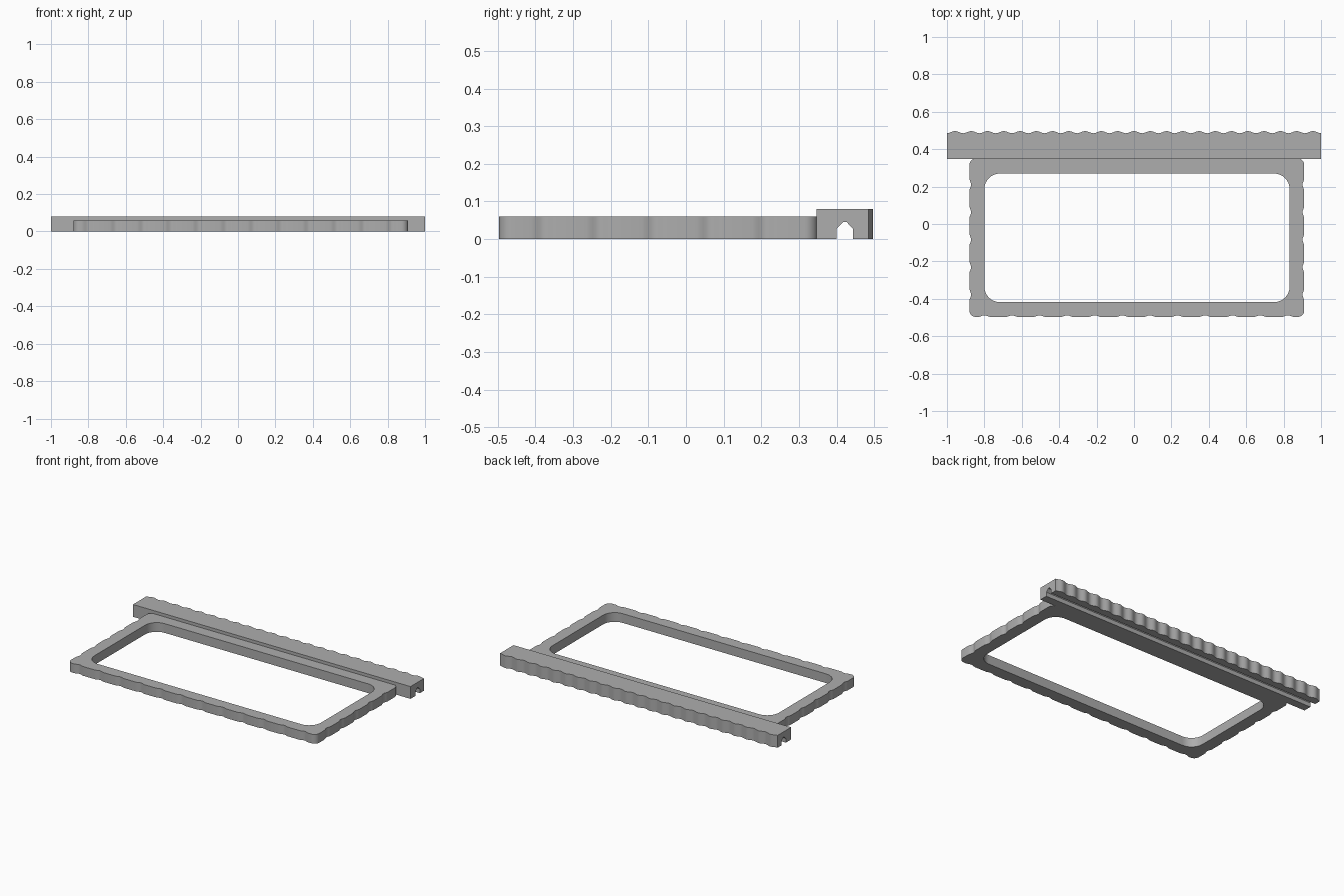
import bpy, bmesh, math

if "Cube" in bpy.data.objects:
    bpy.data.objects.remove(bpy.data.objects["Cube"], do_unlink=True)

GREY = (0.42, 0.42, 0.42, 1.0)
mat = bpy.data.materials.new("plain grey")
mat.use_nodes = True
mat.diffuse_color = GREY
mat.node_tree.nodes["Principled BSDF"].inputs["Base Color"].default_value = GREY


def finish(bm, name):
    bmesh.ops.recalc_face_normals(bm, faces=bm.faces)
    mesh = bpy.data.meshes.new(name)
    bm.to_mesh(mesh)
    bm.free()
    mesh.materials.append(mat)
    ob = bpy.data.objects.new(name, mesh)
    bpy.context.collection.objects.link(ob)
    bpy.ops.object.select_all(action='DESELECT')
    ob.select_set(True)
    bpy.context.view_layer.objects.active = ob
    bpy.ops.object.shade_smooth_by_angle(angle=math.radians(30))


def corner(cx, cy, r, start, steps=8):
    """Quarter arc, counter-clockwise from the start angle in degrees."""
    return [(cx + r * math.cos(math.radians(start + 90 * i / steps)),
             cy + r * math.sin(math.radians(start + 90 * i / steps)))
            for i in range(steps + 1)]


def notches(centres, half=0.034, depth=0.009, steps=8):
    """Shallow rounded dips as (position, inward depth) pairs."""
    return [(c + half * u, depth * math.cos(u * math.pi / 2) ** 2)
            for c in centres for u in [-1 + 2 * i / steps for i in range(steps + 1)]]


# Frame outline: rounded corners joined by scalloped sides
X0, X1, Y0, Y1, R = -0.88, 0.91, -0.497, 0.35, 0.035
front = notches([-0.80 + 0.1475 * k for k in range(12)])
side = notches([-0.378 + 0.147 * k for k in range(5)])
outer = corner(X0 + R, Y0 + R, R, 180)
outer += [(x, Y0 + d) for x, d in front]
outer += corner(X1 - R, Y0 + R, R, 270)
outer += [(X1 - d, y) for y, d in side]
outer += corner(X1 - R, Y1 - R, R, 0) + corner(X0 + R, Y1 - R, R, 90)
outer += [(X0 + d, y) for y, d in reversed(side)]

# Window opening
a0, a1, b0, b1, r = -0.80, 0.832, -0.418, 0.27, 0.083
inner = (corner(a0 + r, b0 + r, r, 180) + corner(a1 - r, b0 + r, r, 270)
         + corner(a1 - r, b1 - r, r, 0) + corner(a0 + r, b1 - r, r, 90))

bm = bmesh.new()
for loop in (outer, inner):
    vs = [bm.verts.new((x, y, 0)) for x, y in loop]
    for i, v in enumerate(vs):
        bm.edges.new((v, vs[(i + 1) % len(vs)]))
bmesh.ops.triangle_fill(bm, use_beauty=True, edges=bm.edges[:])
bmesh.ops.dissolve_degenerate(bm, dist=1e-5, edges=bm.edges[:])
ext = bmesh.ops.extrude_face_region(bm, geom=bm.faces[:], use_keep_orig=True)
bmesh.ops.translate(bm, vec=(0, 0, 0.06),
                    verts=[g for g in ext["geom"] if isinstance(g, bmesh.types.BMVert)])
finish(bm, "window_frame")

# Rail: grooved section swept along x, with a rippled back face
PERIOD, STEPS = 0.087, 8


def section(x):
    back = 0.491 + 0.006 * math.cos(2 * math.pi * (x - 0.957) / PERIOD)
    return [(0.347, 0), (0.40, 0), (0.40, 0.027), (0.417, 0.045), (0.427, 0.045),
            (0.444, 0.027), (0.444, 0), (back, 0), (back, 0.08), (0.347, 0.08)]


count = round(2 / PERIOD * STEPS)
bm = bmesh.new()
rings = []
for i in range(count + 1):
    x = -1 + 2 * i / count
    rings.append([bm.verts.new((x, y, z)) for y, z in section(x)])
for p, q in zip(rings, rings[1:]):
    for i in range(len(p)):
        j = (i + 1) % len(p)
        bm.faces.new((p[i], p[j], q[j], q[i]))
bm.faces.new(rings[0])
bm.faces.new(rings[-1])
finish(bm, "grooved_rail")
